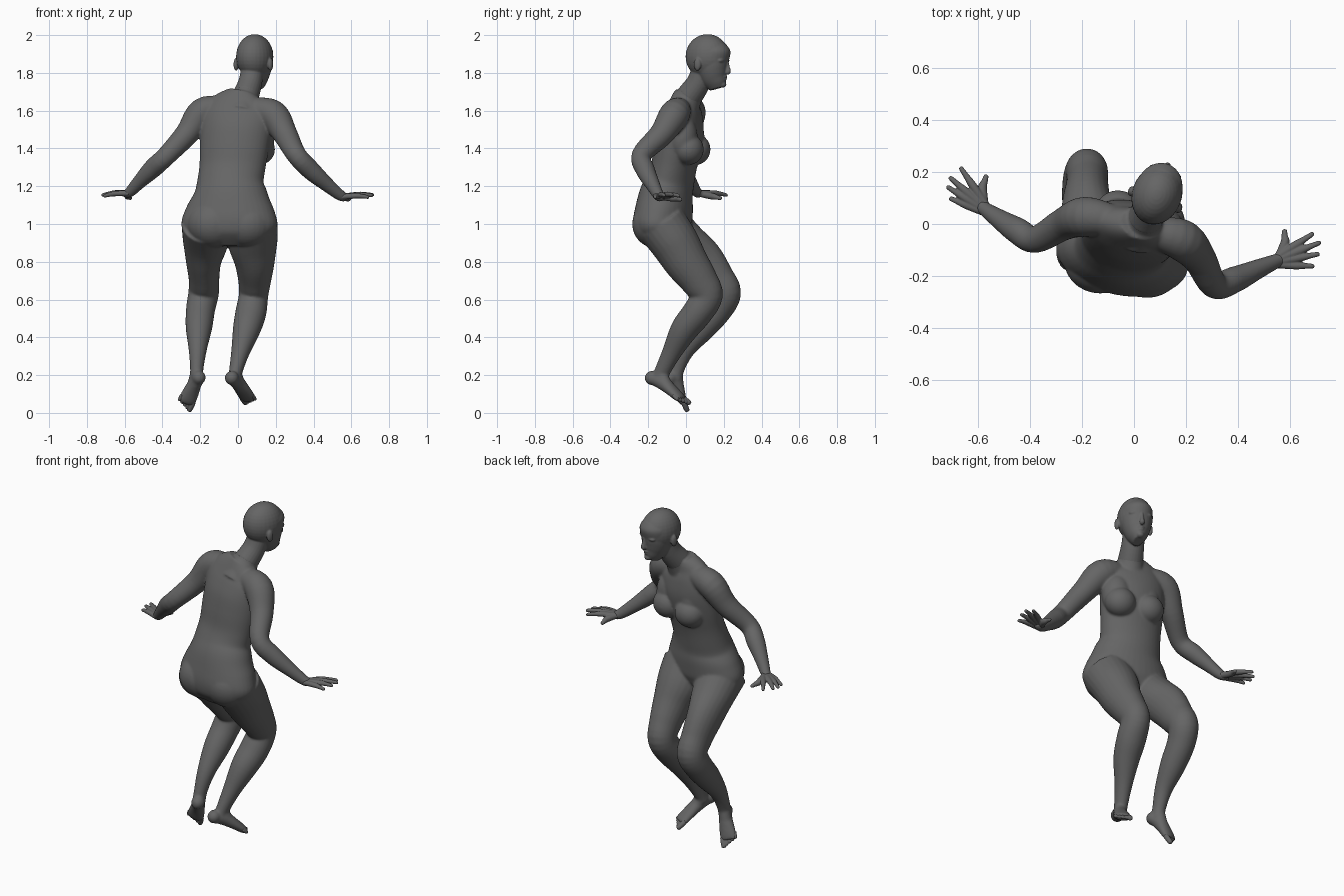
import bpy, bmesh, math
from mathutils import Vector, Matrix

if "Cube" in bpy.data.objects:
    bpy.data.objects.remove(bpy.data.objects["Cube"], do_unlink=True)

# One flat grey for the whole figure
grey = bpy.data.materials.new("dark grey")
grey.use_nodes = True
COLOUR = (0.13, 0.13, 0.13, 1)
grey.diffuse_color = COLOUR
bsdf = next(n for n in grey.node_tree.nodes if n.type == 'BSDF_PRINCIPLED')
bsdf.inputs["Base Color"].default_value = COLOUR
bsdf.inputs["Roughness"].default_value = 0.7


def spline(pts, steps=5):
    """Smooth curve through points of the form x, y, z, rx, ry."""
    pts = [tuple(p) if len(p) == 5 else tuple(p) + (p[3],) for p in pts]
    out = []
    for i in range(len(pts) - 1):
        a, b = pts[max(i - 1, 0)], pts[i]
        c, d = pts[i + 1], pts[min(i + 2, len(pts) - 1)]
        for s in range(steps):
            t = s / steps
            out.append([0.5 * (2 * q + (r - p) * t + (2 * p - 5 * q + 4 * r - w) * t * t
                               + (3 * q - p - 3 * r + w) * t ** 3)
                        for p, q, r, w in zip(a, b, c, d)])
    return out + [list(pts[-1])]


def tube(bm, pts, side=(1, 0, 0), n=24, frame=Matrix()):
    """Closed loft of ellipses; rx runs along the side axis."""
    path, rings = spline(pts), []
    pos = [Vector(p[:3]) for p in path]
    for i, p in enumerate(path):
        tan = (pos[min(i + 1, len(pos) - 1)] - pos[max(i - 1, 0)]).normalized()
        u = Vector(side)
        u = (u - tan * u.dot(tan)).normalized()
        v = tan.cross(u)
        rings.append([bm.verts.new(frame @ (pos[i] + u * p[3] * math.cos(a)
                                            + v * p[4] * math.sin(a)))
                      for a in (2 * math.pi * k / n for k in range(n))])
    for r0, r1 in zip(rings, rings[1:]):
        for k in range(n):
            bm.faces.new((r0[k], r0[(k + 1) % n], r1[(k + 1) % n], r1[k]))
    bm.faces.new(rings[0][::-1])
    bm.faces.new(rings[-1])


def ball(bm, centre, radii, frame=Matrix()):
    m = frame @ Matrix.Translation(centre) @ Matrix.Diagonal((*radii, 1))
    bmesh.ops.create_uvsphere(bm, u_segments=28, v_segments=18, radius=1, matrix=m)


def finish(name, bm, voxel, smooth):
    """Fuse the overlapping forms into one smooth skin."""
    mesh = bpy.data.meshes.new(name)
    bm.to_mesh(mesh)
    bm.free()
    mesh.materials.append(grey)
    obj = bpy.data.objects.new(name, mesh)
    bpy.context.scene.collection.objects.link(obj)
    fuse = obj.modifiers.new("fuse", 'REMESH')
    fuse.mode = 'VOXEL'
    fuse.voxel_size = voxel
    fuse.use_smooth_shade = True
    soft = obj.modifiers.new("soften", 'SMOOTH')
    soft.factor = 0.5
    soft.iterations = smooth


# Torso, from the pelvis up to the base of the neck
body = bmesh.new()
tube(body, [(-.045, -.125, .885, .13, .08), (-.045, -.125, .94, .225, .13),
            (-.045, -.125, 1.0, .258, .15), (-.042, -.115, 1.08, .236, .148),
            (-.04, -.105, 1.15, .202, .14), (-.04, -.085, 1.22, .178, .127),
            (-.03, -.065, 1.30, .177, .118), (-.02, -.045, 1.40, .185, .122),
            (-.01, -.028, 1.50, .19, .119), (0, -.018, 1.58, .19, .099),
            (.01, -.012, 1.64, .155, .075), (.025, 0, 1.695, .08, .06)],
     side=(.98, -.2, 0), n=40)
for x, y in ((-.13, -.14), (.05, -.157)):            # buttocks
    ball(body, (x, y, 1.0), (.14, .128, .128))
for x, y in ((-.062, .048), (.108, .012)):           # breasts
    ball(body, (x, y, 1.395), (.088, .082, .083))
    ball(body, (x, y - .03, 1.455), (.085, .08, .125))
# Neck
NECK = [(.02, -.03, 1.58, .095), (.042, .02, 1.68, .07),
        (.065, .067, 1.75, .063), (.08, .098, 1.84, .06)]
tube(body, NECK)
# Arms, from the collar into the palm
tube(body, [(-.06, .01, 1.62, .055), (-.185, .028, 1.593, .077), (-.27, 0, 1.478, .063),
            (-.38, -.06, 1.36, .052), (-.45, -.025, 1.295, .051), (-.52, .02, 1.225, .038),
            (-.575, .058, 1.168, .028), (-.61, .085, 1.158, .024, .012)], side=(0, 1, 0))
tube(body, [(.06, -.03, 1.612, .055), (.18, -.06, 1.58, .08), (.25, -.13, 1.475, .065),
            (.31, -.235, 1.365, .053), (.385, -.215, 1.285, .051), (.47, -.177, 1.21, .039),
            (.55, -.142, 1.147, .028), (.59, -.127, 1.143, .024, .012)], side=(0, 1, 0))
# Legs, from the hip to the ankle
tube(body, [(.075, -.13, 1.0, .135), (.078, -.06, .90, .131, .128), (.088, .0, .80, .107, .116),
            (.088, .07, .70, .087, .099), (.082, .11, .62, .078, .085), (.068, .06, .53, .082, .08),
            (.045, -.01, .44, .073, .073), (.012, -.075, .32, .049, .052),
            (-.012, -.125, .22, .036, .042), (-.018, -.14, .18, .035, .042)])
tube(body, [(-.165, -.12, 1.0, .135), (-.172, -.01, .90, .119, .118), (-.182, .08, .81, .095, .117),
            (-.18, .155, .71, .081, .102), (-.182, .204, .635, .081, .088),
            (-.198, .167, .55, .077, .08), (-.207, .085, .45, .07, .072),
            (-.213, .0, .34, .049, .051), (-.218, -.045, .24, .036, .04),
            (-.22, -.06, .18, .035, .04)])


def foot(name, ankle, heel, ball_pt, side, inner):
    """Heel and instep join the leg; the five toes are fused on their own."""
    a, h, b, s = Vector(ankle), Vector(heel), Vector(ball_pt), Vector(side).normalized()
    fwd = (b - h).normalized()
    top = s.cross(fwd).normalized()
    ball(body, h, (.037, .039, .038))
    tube(body, [(*h, .033, .033), (*(h.lerp(b, .35) + top * .012), .037, .038),
                (*(h.lerp(b, .7) + top * .007), .045, .03), (*b, .048, .023),
                (*(b + fwd * .02), .042, .016)], side=s)
    tube(body, [(*a, .034, .04), (*(h.lerp(b, .5) + top * .015), .034, .03),
                (*b, .03, .018)], side=s)
    toes = bmesh.new()
    for i in range(5):
        r = .015 if i == 0 else .0105
        base = b + s * inner * (.034 - .0185 * i) - fwd * .01 * (i / 2)
        end = base + fwd * (.058 - .005 * i) - top * .004
        tube(toes, [(*base, r), (*base.lerp(end, .55), r), (*base.lerp(end, .93), r * .85),
                    (*end, r * .4)], side=s, n=14)
    finish(name, toes, .0035, 3)


foot("right_toes", (-.016, -.135, .2), (-.033, -.18, .185), (.05, -.035, .082),
     (.89, -.46, 0), -1)
foot("left_toes", (-.221, -.055, .2), (-.208, -.085, .187), (-.268, -.022, .068),
     (.9, .25, -.3), 1)
finish("body", body, .0062, 11)

# Head, turned a little to the side
head = bmesh.new()
turn = Matrix.Translation((.09, .117, 1.885)) @ Matrix.Rotation(math.radians(-20), 4, 'Z')
ball(head, (0, -.004, .001), (.096, .118, .119), turn)      # skull
tube(head, [(0, .02, .07, .06, .075), (0, .02, .03, .087, .101), (0, .02, -.025, .085, .092),
            (0, .022, -.065, .08, .086), (0, .03, -.105, .067, .075),
            (0, .042, -.14, .048, .06), (0, .05, -.168, .027, .04)],
     n=32, frame=turn)                                       # face and jaw
ball(head, (0, .09, -.105), (.022, .018, .008), turn)        # upper lip
ball(head, (0, .088, -.118), (.019, .017, .009), turn)       # lower lip
ball(head, (0, .082, -.146), (.022, .02, .017), turn)        # chin
tube(head, [(0, .104, -.025, .009, .012), (0, .109, -.055, .01, .013),
            (0, .114, -.078, .014, .014), (0, .105, -.088, .012, .01)],
     n=16, frame=turn)                                       # nose
for s in (-1, 1):
    ball(head, (s * .034, .085, -.02), (.033, .02, .013), turn)     # brow
    ball(head, (s * .033, .081, -.046), (.016, .015, .01), turn)    # eye
    ball(head, (s * .097, -.025, -.04), (.013, .02, .034), turn)    # ear
tube(head, NECK[1:])
finish("head", head, .0045, 4)


def hand(name, wrist, tips, thumb):
    """Four fingers running out of a flat palm, and a thumb."""
    bm = bmesh.new()
    w, tips = Vector(wrist), [Vector(t) for t in tips]
    mid = sum(tips, Vector()) / 4
    for t in tips:
        a = w + (t - mid) * .2
        k = a.lerp(t, .5) + Vector((0, 0, .006))
        j = a.lerp(t, .77) + Vector((0, 0, .004))
        tube(bm, [(*a, .015, .015), (*k, .016, .0145), (*j, .0115), (*a.lerp(t, .96), .009),
                  (*t, .004)], side=(0, 1, 0), n=14)
    t = Vector(thumb)
    m = w.lerp(t, .5) + (mid - w) * .1
    tube(bm, [(*w, .016), (*m, .018), (*m.lerp(t, .55), .0125), (*m.lerp(t, .92), .0095),
              (*t, .004)], n=14)
    finish(name, bm, .0035, 3)


hand("left_hand", (-.574, .057, 1.163),
     [(-.712, .1, 1.148), (-.722, .145, 1.153), (-.712, .182, 1.155), (-.67, .22, 1.153)],
     (-.568, .19, 1.135))
hand("right_hand", (.55, -.142, 1.145),
     [(.695, -.163, 1.142), (.715, -.115, 1.152), (.72, -.07, 1.155), (.693, -.035, 1.15)],
     (.58, -.02, 1.128))
